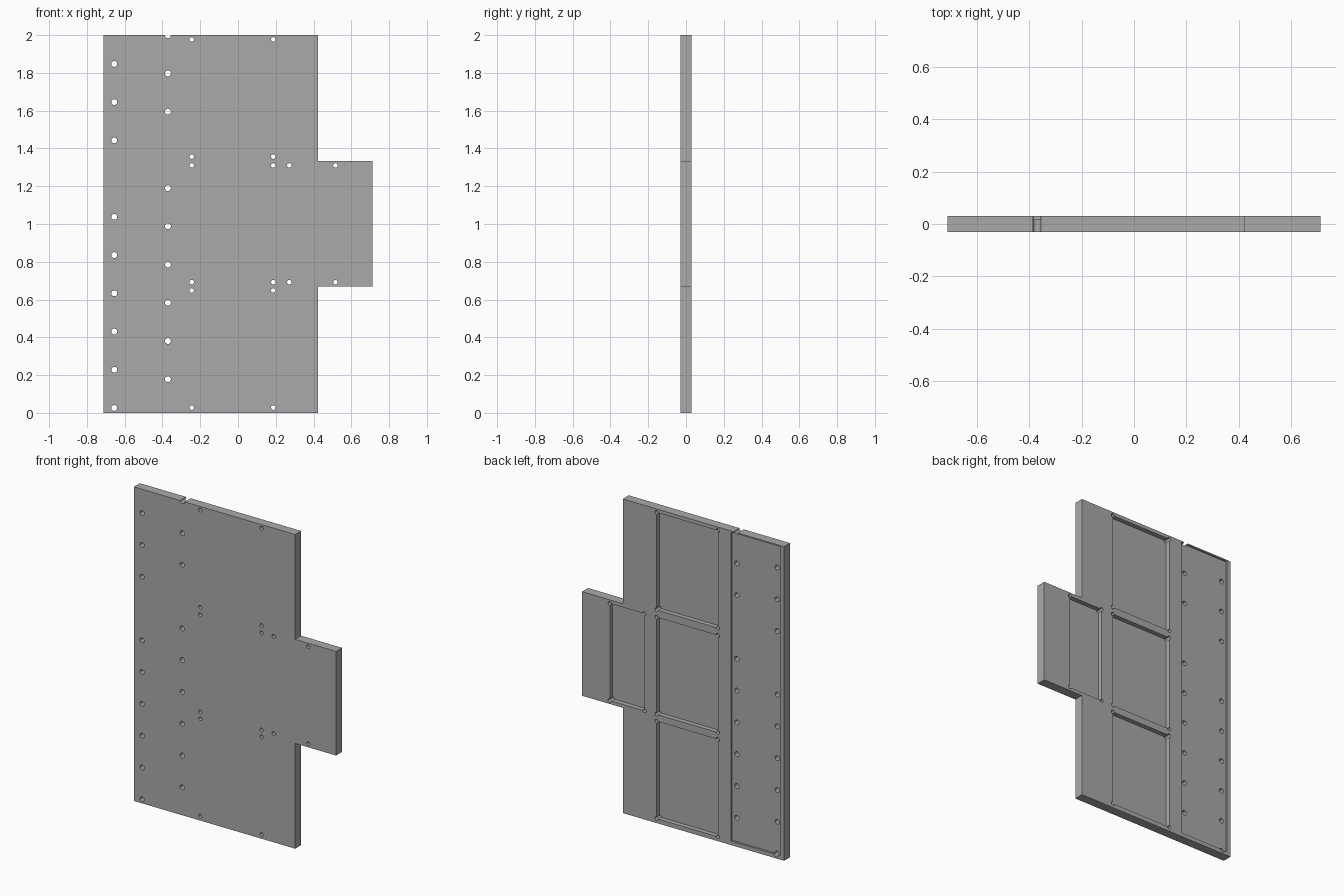
import bpy
import bmesh
from math import radians
from mathutils import Matrix, Vector

default = bpy.data.objects.get("Cube")
if default:
    bpy.data.objects.remove(default, do_unlink=True)

FRONT, BACK = -0.03, 0.03

# Single grey material
grey = bpy.data.materials.new("plain_grey")
grey.use_nodes = True
grey.diffuse_color = (0.4, 0.4, 0.4, 1)
grey.node_tree.nodes["Principled BSDF"].inputs["Base Color"].default_value = (0.4, 0.4, 0.4, 1)


def make_object(name, bm):
    mesh = bpy.data.meshes.new(name)
    bmesh.ops.recalc_face_normals(bm, faces=bm.faces)
    bm.to_mesh(mesh)
    bm.free()
    mesh.materials.append(grey)
    obj = bpy.data.objects.new(name, mesh)
    bpy.context.collection.objects.link(obj)
    return obj


def add_pocket(bm, x0, x1, z0, z1, depth):
    """Box that sinks into the back face."""
    y0, y1 = BACK - depth, BACK + 0.05
    centre = Matrix.Translation(((x0 + x1) / 2, (y0 + y1) / 2, (z0 + z1) / 2))
    size = Matrix.Diagonal((x1 - x0, y1 - y0, z1 - z0, 1))
    bmesh.ops.create_cube(bm, size=1, matrix=centre @ size)


def add_drill(bm, x, z, radius):
    """Cylinder passing right through the plate."""
    place = Matrix.Translation((x, 0, z)) @ Matrix.Rotation(radians(90), 4, "X")
    bmesh.ops.create_cone(bm, cap_ends=True, segments=24, radius1=radius,
                          radius2=radius, depth=0.2, matrix=place)


# Plate outline with a side tab
outline = [(-0.712, 0), (0.424, 0), (0.424, 0.67), (0.712, 0.67),
           (0.712, 1.333), (0.424, 1.333), (0.424, 2), (-0.712, 2)]
bm = bmesh.new()
face = bm.faces.new([bm.verts.new((x, FRONT, z)) for x, z in outline])
extruded = bmesh.ops.extrude_face_region(bm, geom=[face])["geom"]
bmesh.ops.translate(bm, vec=Vector((0, BACK - FRONT, 0)),
                    verts=[v for v in extruded if isinstance(v, bmesh.types.BMVert)])
plate = make_object("panel_plate", bm)

# Recesses in the back: three panels, the tab panel and a shallow long strip
panels = [(-0.245, 0.187, 0.028, 0.648),
          (-0.245, 0.187, 0.692, 1.31),
          (-0.245, 0.187, 1.357, 1.977),
          (0.272, 0.516, 0.692, 1.31)]
pockets = bmesh.new()
drills = bmesh.new()
for x0, x1, z0, z1 in panels:
    add_pocket(pockets, x0, x1, z0, z1, 0.03)
    for x in (x0, x1):
        for z in (z0, z1):
            add_drill(drills, x, z, 0.012)
add_pocket(pockets, -0.687, -0.338, 0.026, 1.992, 0.012)

# Two rows of screw holes, with one gap in each
for x, first in ((-0.655, 0.026), (-0.371, 0.178)):
    for i in range(10):
        if i != 6:
            add_drill(drills, x, first + 0.2024 * i, 0.0155)

cutters = [make_object("recess_cutter", pockets), make_object("hole_cutter", drills)]
for cutter in cutters:
    cutter.hide_render = True
    cut = plate.modifiers.new(cutter.name, "BOOLEAN")
    cut.operation = "DIFFERENCE"
    cut.solver = "EXACT"
    cut.object = cutter

# Bake the cuts and remove the cutters
graph = bpy.context.evaluated_depsgraph_get()
plate_mesh = bpy.data.meshes.new_from_object(plate.evaluated_get(graph))
plate.modifiers.clear()
plate.data = plate_mesh
for cutter in cutters:
    bpy.data.objects.remove(cutter, do_unlink=True)

bpy.ops.object.select_all(action="DESELECT")
plate.select_set(True)
bpy.context.view_layer.objects.active = plate
bpy.ops.object.shade_smooth_by_angle(angle=radians(30))
